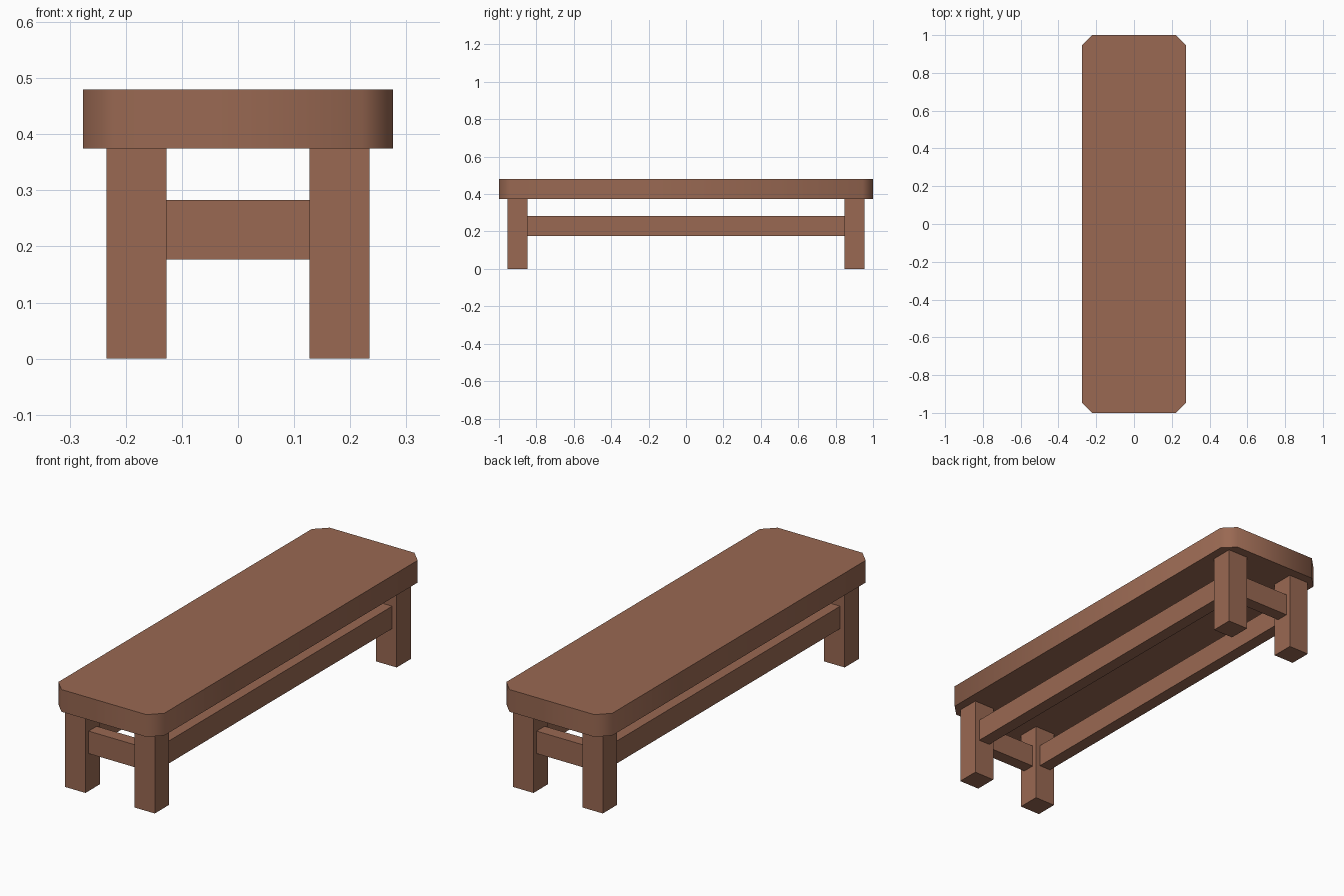
import bpy, bmesh, math

if "Cube" in bpy.data.objects:
    bpy.data.objects.remove(bpy.data.objects["Cube"])

wood = bpy.data.materials.new("brown_wood")
wood.diffuse_color = (0.32, 0.14, 0.085, 1)
wood.use_nodes = True
wood.node_tree.nodes["Principled BSDF"].inputs["Base Color"].default_value = wood.diffuse_color


def box(name, center, size, chamfer=0.0):
    """Box with optionally chamfered vertical edges."""
    bm = bmesh.new()
    bmesh.ops.create_cube(bm, size=1)
    bmesh.ops.scale(bm, vec=size, verts=bm.verts)
    if chamfer:
        vertical = [e for e in bm.edges
                    if abs(e.verts[0].co.z - e.verts[1].co.z) > 1e-4]
        bmesh.ops.bevel(bm, geom=vertical, offset=chamfer, segments=1,
                        affect='EDGES')
    mesh = bpy.data.meshes.new(name)
    bm.to_mesh(mesh)
    bm.free()
    mesh.materials.append(wood)
    obj = bpy.data.objects.new(name, mesh)
    obj.location = center
    bpy.context.collection.objects.link(obj)
    return obj


SEAT_BOTTOM, SEAT_TOP = 0.375, 0.48
LEG_X, LEG_Y, LEG = 0.181, 0.902, 0.107
RAIL_Z, RAIL_H, RAIL_T = 0.23, 0.106, 0.06

# Seat slab, corners cut and shaded smooth around the rim
seat = box("seat", (0, 0, (SEAT_TOP + SEAT_BOTTOM) / 2),
           (0.553, 2.0, SEAT_TOP - SEAT_BOTTOM), chamfer=0.055)
bpy.context.view_layer.objects.active = seat
seat.select_set(True)
bpy.ops.object.shade_smooth_by_angle(angle=math.radians(60))

# Four square legs
for sx, side in ((-1, "left"), (1, "right")):
    for sy, end in ((-1, "front"), (1, "back")):
        box(f"{end}_{side}_leg", (sx * LEG_X, sy * LEG_Y, SEAT_BOTTOM / 2),
            (LEG, LEG, SEAT_BOTTOM))

# Long rails between the legs on each side
for sx, side in ((-1, "left"), (1, "right")):
    box(f"{side}_rail", (sx * LEG_X, 0, RAIL_Z),
        (RAIL_T, 2 * LEG_Y - LEG, RAIL_H))

# Short rails between the legs at each end
for sy, end in ((-1, "front"), (1, "back")):
    box(f"{end}_rail", (0, sy * LEG_Y, RAIL_Z),
        (2 * LEG_X - LEG, RAIL_T, RAIL_H))
